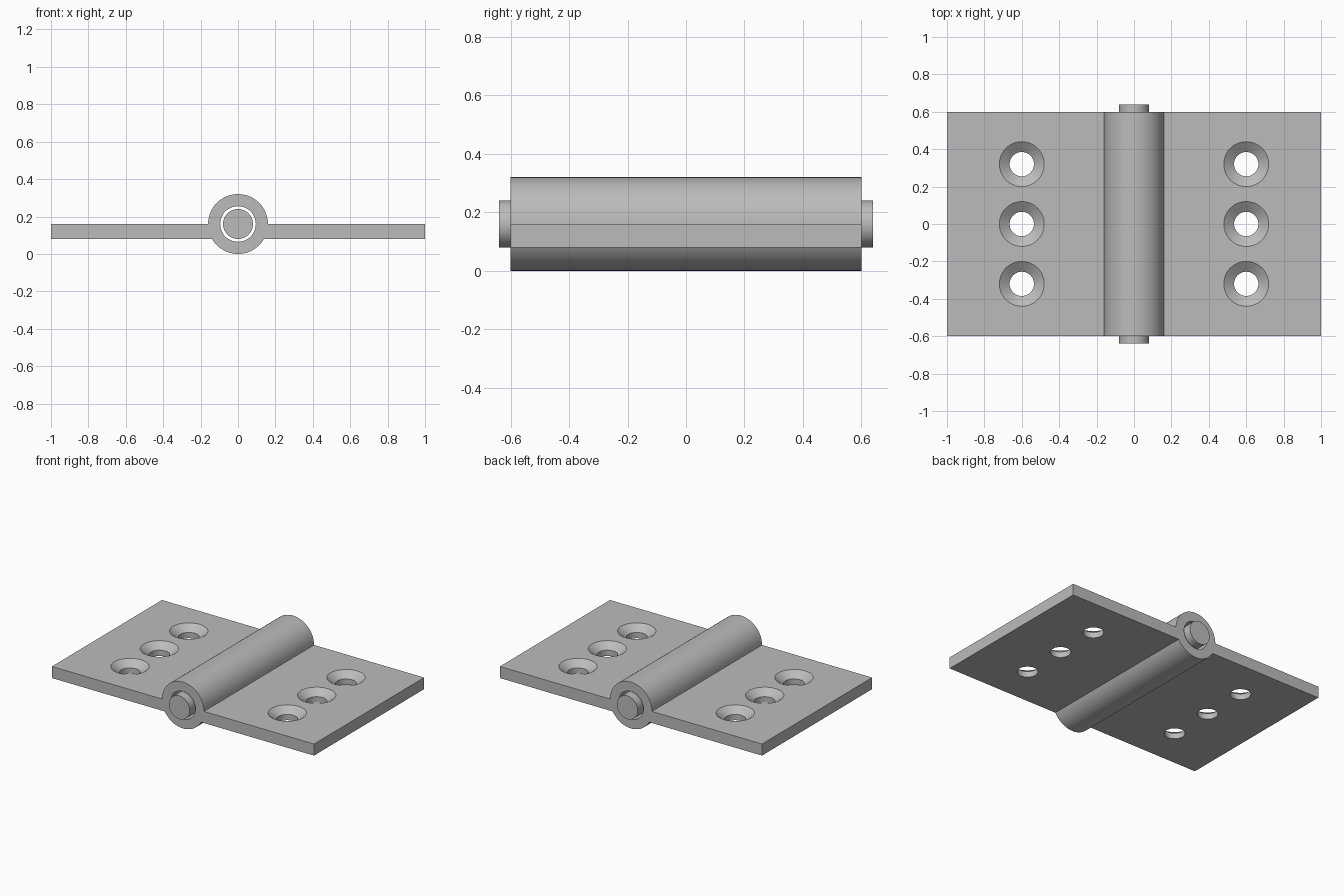
import bpy, bmesh, math
from mathutils import Matrix, Vector

cube = bpy.data.objects.get("Cube")
if cube:
    bpy.data.objects.remove(cube, do_unlink=True)

AXIS_Z, BARREL_R, BORE_R, PIN_R = 0.16, 0.16, 0.095, 0.08
LEAF_BOTTOM, HALF_LEN, PIN_HALF = 0.08, 0.6, 0.64

steel = bpy.data.materials.new("steel_grey")
steel.use_nodes = True
steel.diffuse_color = (0.5, 0.5, 0.5, 1)
steel.node_tree.nodes["Principled BSDF"].inputs["Base Color"].default_value = (0.5, 0.5, 0.5, 1)


def make_object(name, bm):
    bmesh.ops.recalc_face_normals(bm, faces=bm.faces)
    mesh = bpy.data.meshes.new(name)
    bm.to_mesh(mesh)
    bm.free()
    mesh.materials.append(steel)
    obj = bpy.data.objects.new(name, mesh)
    bpy.context.collection.objects.link(obj)
    return obj


def select(obj):
    bpy.ops.object.select_all(action="DESELECT")
    obj.select_set(True)
    bpy.context.view_layer.objects.active = obj


def smooth(obj):
    select(obj)
    bpy.ops.object.shade_smooth_by_angle(angle=math.radians(25))


def rod(name, radius, half_len):
    """Cylinder along the hinge axis."""
    bm = bmesh.new()
    place = Matrix.Translation((0, 0, AXIS_Z)) @ Matrix.Rotation(math.pi / 2, 4, "X")
    bmesh.ops.create_cone(bm, cap_ends=True, segments=64, radius1=radius,
                          radius2=radius, depth=2 * half_len, matrix=place)
    return make_object(name, bm)


def countersink(x, y):
    """Straight hole that flares to the top of the leaf."""
    bm = bmesh.new()
    outline = [(0, 0.04), (0.065, 0.04), (0.065, 0.12), (0.12, AXIS_Z), (0.12, 0.2), (0, 0.2)]
    verts = [bm.verts.new((x + r, y, z)) for r, z in outline]
    edges = [bm.edges.new(pair) for pair in zip(verts, verts[1:])]
    bmesh.ops.spin(bm, geom=verts + edges, cent=(x, y, 0), axis=(0, 0, 1),
                   angle=2 * math.pi, steps=48)
    bmesh.ops.remove_doubles(bm, verts=bm.verts, dist=0.0005)
    return make_object("countersink_cutter", bm)


def arc(start, end, steps):
    return [(BARREL_R * math.cos(a), AXIS_Z + BARREL_R * math.sin(a))
            for a in (math.radians(start + (end - start) * i / steps) for i in range(steps + 1))]


# Both leaves and the barrel as one extruded cross-section
profile = (arc(0, 180, 32) + [(-1, AXIS_Z), (-1, LEAF_BOTTOM)]
           + arc(210, 330, 22) + [(1, LEAF_BOTTOM), (1, AXIS_Z)])
bm = bmesh.new()
face = bm.faces.new([bm.verts.new((x, -HALF_LEN, z)) for x, z in profile])
side = bmesh.ops.extrude_face_region(bm, geom=[face])["geom"]
bmesh.ops.translate(bm, verts=[v for v in side if isinstance(v, bmesh.types.BMVert)],
                    vec=Vector((0, 2 * HALF_LEN, 0)))
body = make_object("hinge_leaves_and_barrel", bm)

# Bore and six screw holes
cutters = [rod("bore_cutter", BORE_R, 0.7)]
cutters += [countersink(x, y) for x in (-0.6, 0.6) for y in (-0.32, 0, 0.32)]
for cutter in cutters:
    cutter.hide_render = True
    cut = body.modifiers.new("cut", "BOOLEAN")
    cut.operation, cut.solver, cut.object = "DIFFERENCE", "EXACT", cutter
    select(body)
    bpy.ops.object.modifier_apply(modifier=cut.name)
    bpy.data.objects.remove(cutter, do_unlink=True)
smooth(body)

# Loose pin through the barrel
smooth(rod("hinge_pin", PIN_R, PIN_HALF))
